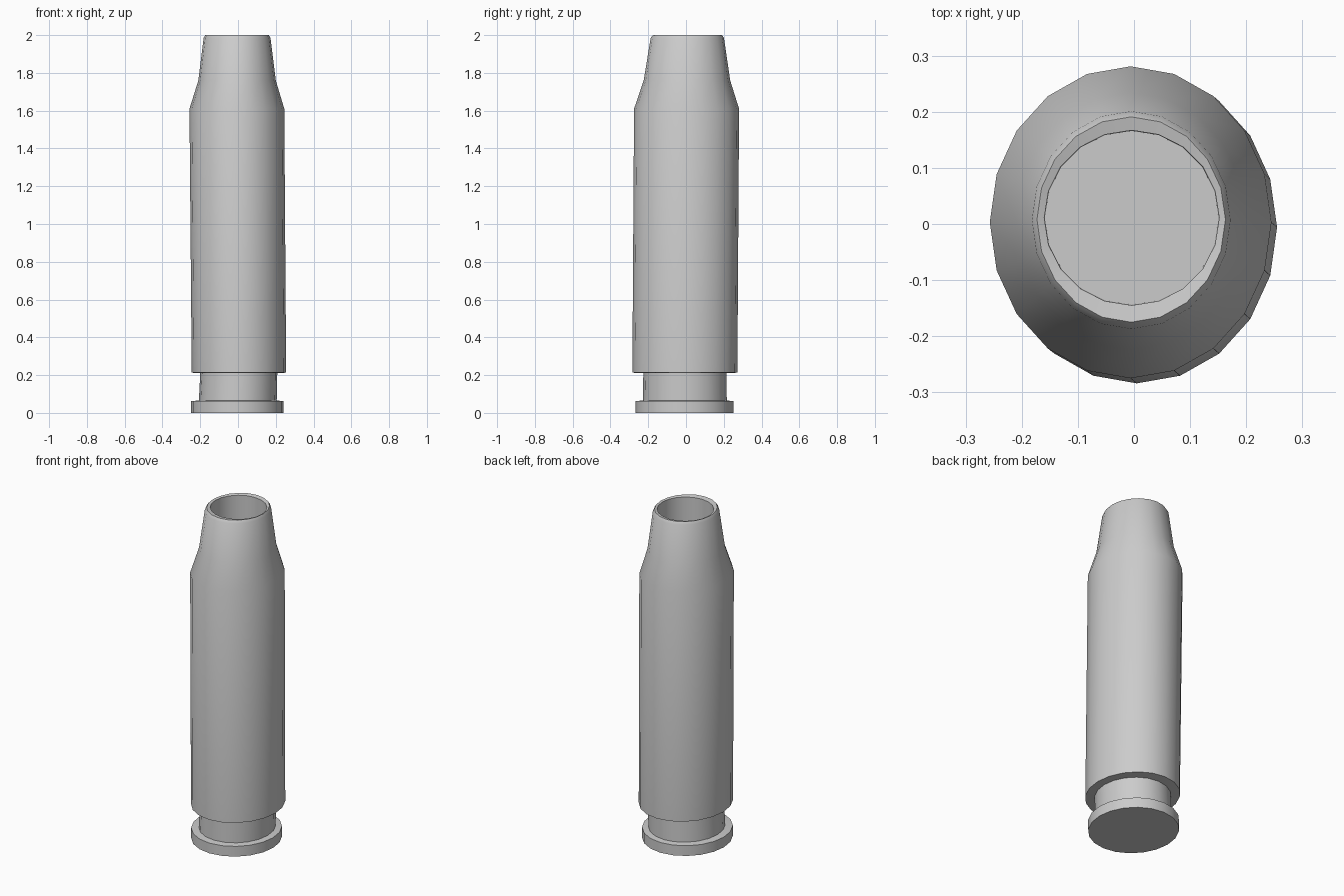
import bpy, bmesh, math

if "Cube" in bpy.data.objects:
    bpy.data.objects.remove(bpy.data.objects["Cube"])

SIDES = 20

# Lathe rings from bottom to mouth: z, centre x, centre y, radius x, radius y
rings = [
    (0.00, -0.004, -0.008, 0.245, 0.259),   # base rim
    (0.062, -0.004, -0.008, 0.245, 0.259),
    (0.066, -0.001, -0.006, 0.206, 0.222),  # extractor groove
    (0.21, 0.004, -0.006, 0.204, 0.220),
    (0.213, 0.005, -0.006, 0.250, 0.278),   # body
    (1.61, -0.006, 0.003, 0.251, 0.278),
    (1.76, -0.005, 0.005, 0.205, 0.229),    # shoulder
    (1.985, -0.005, 0.007, 0.177, 0.194),   # neck
    (2.00, -0.005, 0.008, 0.168, 0.183),    # rounded lip
    (1.995, -0.004, 0.011, 0.156, 0.156),
    (1.60, -0.004, 0.011, 0.155, 0.155),    # floor of the bore
]

bm = bmesh.new()
loops = []
for z, cx, cy, rx, ry in rings:
    loops.append([bm.verts.new((cx + rx * math.cos(math.tau * i / SIDES),
                                cy + ry * math.sin(math.tau * i / SIDES), z))
                  for i in range(SIDES)])
for a, b in zip(loops, loops[1:]):
    for i in range(SIDES):
        j = (i + 1) % SIDES
        bm.faces.new((a[i], a[j], b[j], b[i]))

# Close the base and the bore floor
bm.faces.new(list(reversed(loops[0])))
bm.faces.new(loops[-1])
bmesh.ops.recalc_face_normals(bm, faces=bm.faces[:])

mesh = bpy.data.meshes.new("casing")
bm.to_mesh(mesh)
bm.free()
casing = bpy.data.objects.new("casing", mesh)
bpy.context.collection.objects.link(casing)

# Smooth round walls, crisp steps
bpy.context.view_layer.objects.active = casing
casing.select_set(True)
bpy.ops.object.shade_smooth_by_angle(angle=math.radians(50))
